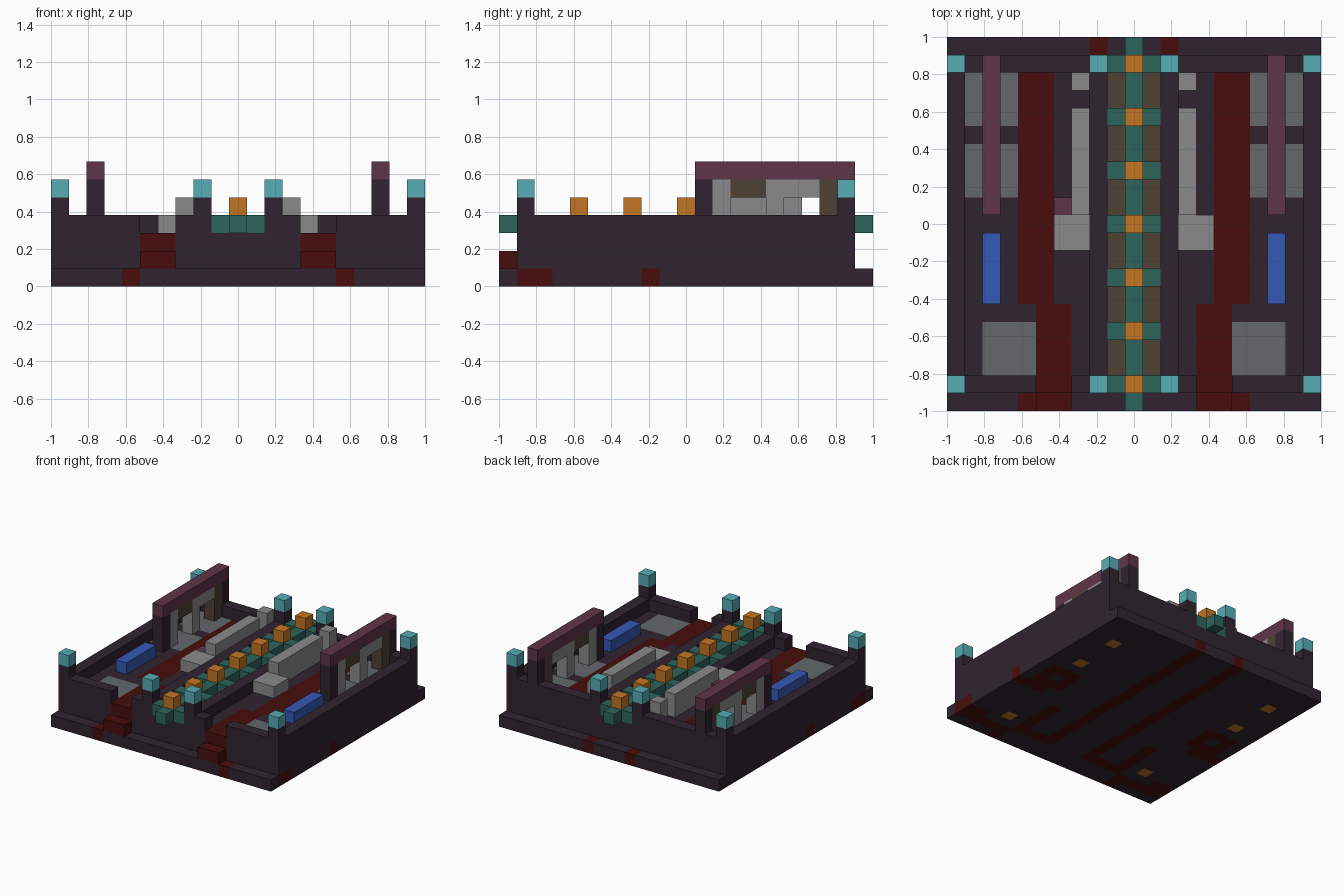
import bpy, bmesh, math

if "Cube" in bpy.data.objects:
    bpy.data.objects.remove(bpy.data.objects["Cube"])

N = 21            # cells across the square plan
U = 2 / N         # cell size


def linear(c):
    return c / 12.92 if c <= 0.04045 else ((c + 0.055) / 1.055) ** 2.4


def material(name, hexcode):
    rgb = [linear(int(hexcode[i:i + 2], 16) / 255) for i in (0, 2, 4)]
    m = bpy.data.materials.new(name)
    m.use_nodes = True
    m.diffuse_color = (*rgb, 1)
    bsdf = m.node_tree.nodes["Principled BSDF"]
    bsdf.inputs["Base Color"].default_value = (*rgb, 1)
    bsdf.inputs["Roughness"].default_value = 0.9
    return m


DARK = material("dark_plum", "30242F")
RED = material("deep_red", "480D0D")
TEAL = material("teal", "2D645C")
ORANGE = material("orange", "C37524")
CYAN = material("light_cyan", "56AEB6")
PURPLE = material("mauve", "603547")
BROWN = material("brown", "4E4135")
GREY = material("light_grey", "8A8A8A")
SLATE = material("slate_grey", "64686A")
BLUE = material("blue", "3558B6")


def finish(name, bm, mats):
    bmesh.ops.recalc_face_normals(bm, faces=bm.faces)
    mesh = bpy.data.meshes.new(name)
    bm.to_mesh(mesh)
    bm.free()
    for m in mats:
        mesh.materials.append(m)
    ob = bpy.data.objects.new(name, mesh)
    bpy.context.collection.objects.link(ob)
    return ob


def box(name, cols, rows, layers, mat):
    """Box spanning inclusive cell ranges."""
    bm = bmesh.new()
    bmesh.ops.create_cube(bm, size=1)
    spans = (cols, rows, layers)
    offsets = (-1, -1, 0)
    for v in bm.verts:
        for k, (lo, hi) in enumerate(spans):
            v.co[k] = offsets[k] + U * (lo if v.co[k] < 0 else hi + 1)
    return finish(name, bm, [mat])


def pair(name, cols, rows, layers, mat):
    """Box on the +x side with its mirror on the -x side."""
    box("left_" + name, cols, rows, layers, mat)
    box("right_" + name, (N - 1 - cols[1], N - 1 - cols[0]), rows, layers, mat)


def slab(name, cols, rows, layers, mats, rule):
    """Gridded box whose faces are coloured cell by cell with a rule."""
    bm = bmesh.new()
    nx, ny = cols[1] - cols[0] + 1, rows[1] - rows[0] + 1
    bmesh.ops.create_grid(bm, x_segments=nx, y_segments=ny, size=1)
    for v in bm.verts:
        v.co.x = -1 + U * (cols[0] + (v.co.x + 1) / 2 * nx)
        v.co.y = -1 + U * (rows[0] + (v.co.y + 1) / 2 * ny)
        v.co.z = U * layers[0]
    top = bmesh.ops.extrude_face_region(bm, geom=bm.faces[:], use_keep_orig=True)
    for v in top["geom"]:
        if isinstance(v, bmesh.types.BMVert):
            v.co.z = U * (layers[1] + 1)
    bmesh.ops.recalc_face_normals(bm, faces=bm.faces)
    for f in bm.faces:
        p = f.calc_center_median() - f.normal * U * 0.3
        c, r = math.floor((p.x + 1) / U), math.floor((p.y + 1) / U)
        f.material_index = mats.index(rule(max(c, N - 1 - c), r))
    return finish(name, bm, mats)


# Rules use the column folded onto the +x half
def base_rule(c, r):
    if (c, r) in ((18, 13), (18, 17), (17, 3)):
        return ORANGE
    long_run = c == 12 and r >= 2
    front_run = r == 2 and (12 <= c <= 14 or c >= 19) or r == 1 and c >= 16
    gate_run = c == 16 and r <= 1 or c == 15 and 2 <= r <= 6
    ring = 17 <= c <= 19 and 9 <= r <= 11 and (c, r) != (18, 10)
    tail = r == 8 and c >= 18
    return RED if long_run or front_run or gate_run or ring or tail else DARK


def floor_rule(c, r):
    if 17 <= c <= 19 and (12 <= r <= 14 or 16 <= r <= 18):
        return SLATE
    if 16 <= c <= 18 and 2 <= r <= 4:
        return SLATE
    if c in (15, 16) and 6 <= r <= 18 or c in (14, 15) and r <= 5:
        return RED
    return BROWN if c <= 11 else DARK


# Base and raised floor
slab("base_plate", (0, 20), (0, 20), (0, 0), [DARK, RED, ORANGE], base_rule)
box("plinth", (0, 20), (1, 19), (1, 1), DARK)
box("floor_core", (0, 20), (19, 19), (2, 2), DARK)
pair("floor_rim", (20, 20), (1, 18), (2, 2), DARK)
pair("front_sill", (16, 19), (1, 1), (2, 2), DARK)
box("center_sill", (7, 13), (1, 1), (2, 2), DARK)
slab("floor", (1, 19), (2, 18), (2, 2), [DARK, RED, SLATE, BROWN], floor_rule)

# Steps at the two front gates
pair("lower_step", (14, 15), (0, 0), (1, 1), RED)
pair("upper_step", (14, 15), (1, 1), (2, 2), RED)

# Walls
pair("side_wall", (20, 20), (1, 19), (3, 3), DARK)
pair("front_wall", (16, 19), (1, 1), (3, 3), DARK)
pair("front_gate_wall", (12, 13), (1, 1), (3, 3), DARK)
pair("back_wall", (12, 19), (19, 19), (3, 3), DARK)
pair("inner_wall", (12, 12), (2, 18), (3, 3), DARK)

# Lantern posts
for label, row in (("front", 1), ("back", 19)):
    for place, col in (("outer", 20), ("inner", 12)):
        pair(f"{label}_{place}_post", (col, col), (row, row), (4, 4), DARK)
        pair(f"{label}_{place}_lantern", (col, col), (row, row), (5, 5), CYAN)

# Central spine with crossbars and lamps
box("spine", (10, 10), (0, 20), (3, 3), TEAL)
for row in range(1, 20, 3):
    pair(f"crossbar_{row}", (11, 11), (row, row), (3, 3), TEAL)
    box(f"lamp_{row}", (10, 10), (row, row), (4, 4), ORANGE)

# Benches beside the spine
pair("long_bench", (13, 13), (11, 16), (3, 4), GREY)
pair("bench_end", (13, 13), (18, 18), (3, 4), GREY)
pair("counter", (13, 14), (9, 10), (3, 3), GREY)
box("small_stool", (6, 6), (11, 11), (3, 3), PURPLE)

# Blue troughs
pair("trough", (18, 18), (6, 9), (3, 3), BLUE)

# Screens carrying roof beams
pair("screen_front_post", (18, 18), (11, 11), (3, 5), DARK)
pair("screen_back_post", (18, 18), (19, 19), (4, 5), DARK)
pair("screen_brown_post", (18, 18), (18, 18), (3, 5), BROWN)
for row in (12, 15):
    pair(f"screen_leg_{row}", (18, 18), (row, row), (3, 5), GREY)
pair("screen_brown_lintel", (18, 18), (13, 14), (5, 5), BROWN)
pair("screen_grey_lintel", (18, 18), (16, 17), (5, 5), GREY)
pair("roof_beam", (18, 18), (11, 19), (6, 6), PURPLE)
